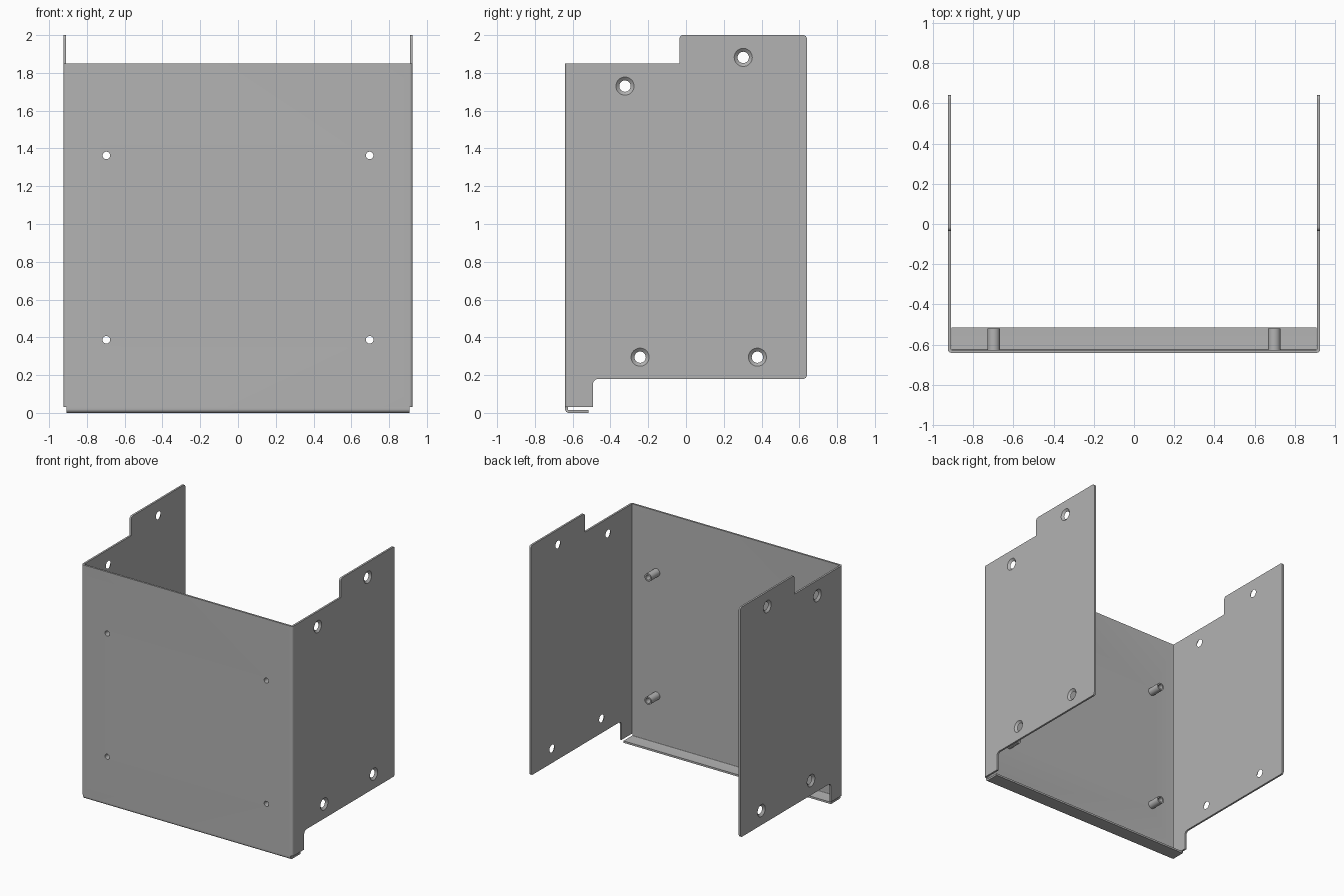
import bpy
import bmesh
from math import radians, pi, tan
from mathutils import Matrix, Vector

cube = bpy.data.objects.get("Cube")
if cube:
    bpy.data.objects.remove(cube)

T = 0.015            # sheet thickness
W = 0.925            # half width
FRONT = -0.64

metal = bpy.data.materials.new("sheet grey")
metal.use_nodes = True
metal.diffuse_color = (0.45, 0.45, 0.45, 1)
metal.node_tree.nodes["Principled BSDF"].inputs["Base Color"].default_value = metal.diffuse_color


def make_object(name, bm):
    bmesh.ops.recalc_face_normals(bm, faces=bm.faces)
    mesh = bpy.data.meshes.new(name)
    bm.to_mesh(mesh)
    bm.free()
    mesh.materials.append(metal)
    obj = bpy.data.objects.new(name, mesh)
    bpy.context.collection.objects.link(obj)
    return obj


def rounded(corners, steps=6):
    """Outline from (u, v, radius) corners, each rounded by a true arc."""
    points = []
    for i, (u, v, r) in enumerate(corners):
        p = Vector((u, v))
        if not r:
            points.append(p)
            continue
        a = (Vector(corners[i - 1][:2]) - p).normalized()
        b = (Vector(corners[(i + 1) % len(corners)][:2]) - p).normalized()
        half = a.angle(b) / 2
        centre = p + (a + b).normalized() * (r / tan(half)) / abs((a + b).normalized().dot(a))
        start, end = p + a * r / tan(half) - centre, p + b * r / tan(half) - centre
        for k in range(steps + 1):
            arm = start.lerp(end, k / steps).normalized() * r
            points.append(centre + arm)
    return points


def prism(name, corners, axis, lo, hi):
    """Extrude an outline along x (outline in y, z) or z (outline in x, y)."""
    bm = bmesh.new()
    place = (lambda p: (lo, p.x, p.y)) if axis == "X" else (lambda p: (p.x, p.y, lo))
    face = bm.faces.new([bm.verts.new(place(p)) for p in rounded(corners)])
    top = bmesh.ops.extrude_face_region(bm, geom=[face])["geom"]
    shift = Vector((hi - lo, 0, 0)) if axis == "X" else Vector((0, 0, hi - lo))
    bmesh.ops.translate(bm, vec=shift, verts=[v for v in top if isinstance(v, bmesh.types.BMVert)])
    return make_object(name, bm)


def cones(name, centres, axis, r1, r2, depth):
    """Several identical cones or cylinders, r2 at the positive end of the axis."""
    bm = bmesh.new()
    turn = Matrix.Rotation(pi / 2, 4, "Y") if axis == "X" else Matrix.Rotation(-pi / 2, 4, "X")
    for c in centres:
        bmesh.ops.create_cone(bm, cap_ends=True, segments=32, radius1=r1, radius2=r2,
                              depth=depth, matrix=Matrix.Translation(c) @ turn)
    return make_object(name, bm)


def cut(obj, cutter):
    """Bake a boolean difference and drop the cutter."""
    mod = obj.modifiers.new("holes", "BOOLEAN")
    mod.operation = "DIFFERENCE"
    mod.solver = "EXACT"
    mod.object = cutter
    graph = bpy.context.evaluated_depsgraph_get()
    mesh = bpy.data.meshes.new_from_object(obj.evaluated_get(graph))
    obj.modifiers.clear()
    obj.data = mesh
    bpy.data.objects.remove(cutter)


# front panel with its two vertical bends
bend = FRONT + 0.02
front = prism("front_panel", [
    (-W, bend, 0), (-W, FRONT, 0.018), (W, FRONT, 0.018), (W, bend, 0),
    (W - T, bend, 0), (W - T, FRONT + T, 0.004),
    (T - W, FRONT + T, 0.004), (T - W, bend, 0)], "Z", 0.03, 1.85)

# folded lip along the bottom
lip = prism("bottom_lip", [
    (FRONT, 0.03, 0), (FRONT, 0, 0.02), (-0.515, 0, 0), (-0.515, T, 0),
    (FRONT + T, T, 0.005), (FRONT + T, 0.03, 0)], "X", -0.908, 0.908)

# stand-offs on the inside of the front panel
mounts = [(x, z) for x in (-0.697, 0.697) for z in (0.387, 1.363)]
standoffs = cones("standoffs", [(x, -0.5725, z) for x, z in mounts], "Y", 0.031, 0.031, 0.105)
for part in (front, standoffs):
    cut(part, cones("hole_cutter", [(x, -0.58, z) for x, z in mounts], "Y", 0.02, 0.02, 0.3))

# side panels with stepped outline and countersunk holes
outline = [(bend, 0.03, 0), (-0.493, 0.03, 0), (-0.493, 0.18, 0.03), (0.64, 0.18, 0.02),
           (0.64, 2, 0.02), (-0.035, 2, 0.02), (-0.035, 1.85, 0), (bend, 1.85, 0)]
screws = [(-0.323, 1.73), (0.303, 1.882), (-0.243, 0.295), (0.378, 0.295)]
sides = []
for name, s in (("left_side_panel", 1), ("right_side_panel", -1)):
    panel = prism(name, outline, "X", *sorted((s * (W - T), s * W)))
    radii = (0.024, 0.054) if s > 0 else (0.054, 0.024)
    cut(panel, cones("countersink_cutter", [(s * (W - T / 2), y, z) for y, z in screws],
                     "X", *radii, T * 5 / 3))
    sides.append(panel)

# smooth bends and holes, crisp sheet edges
for obj in [front, lip, standoffs] + sides:
    obj.data.shade_smooth()
    obj.data.set_sharp_from_angle(angle=radians(30))
